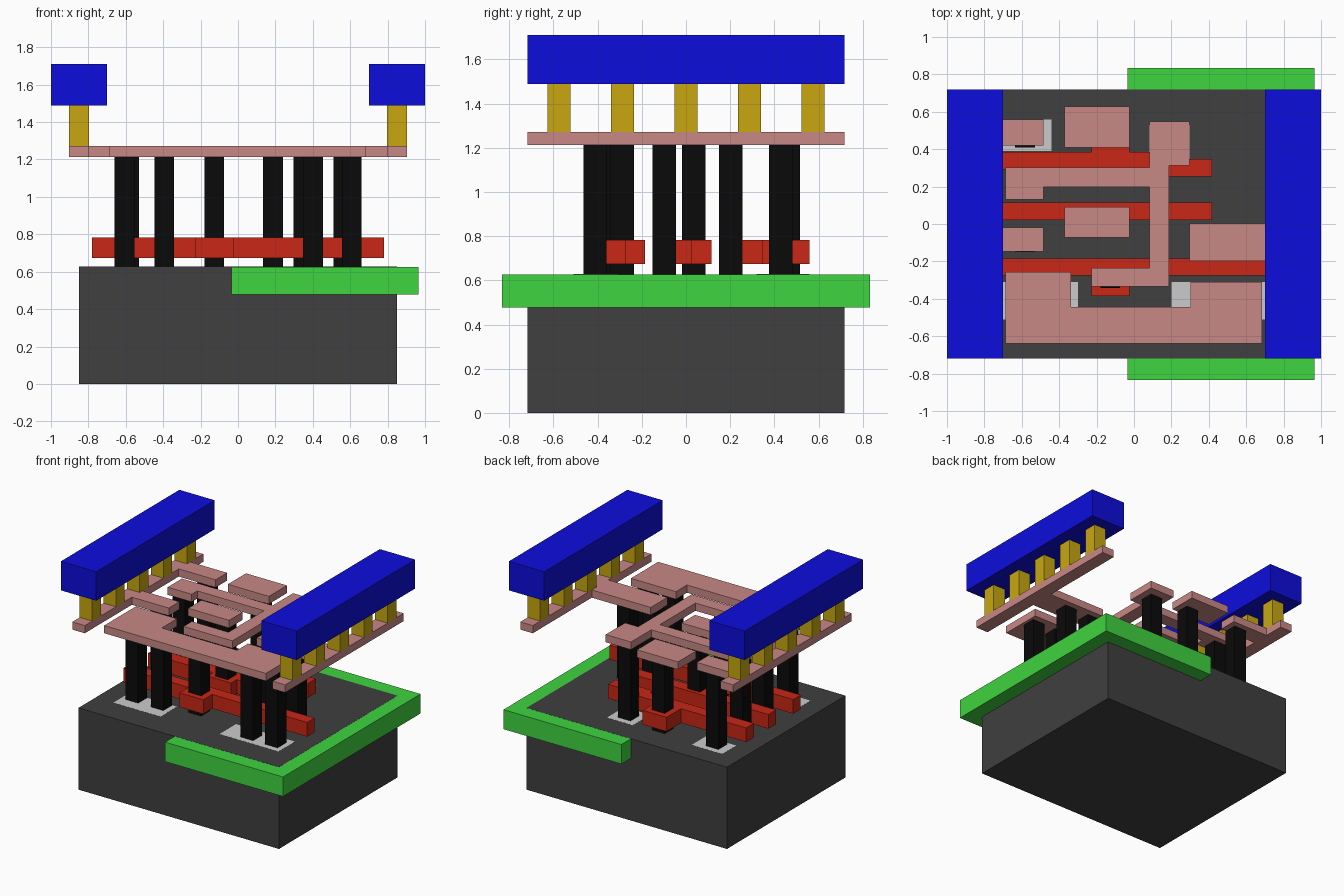
import bpy, bmesh


def material(name, rgb):
    m = bpy.data.materials.new(name)
    m.diffuse_color = (*rgb, 1)
    return m


DARK = material("dark_grey", (0.05, 0.05, 0.05))
LIGHT = material("light_grey", (0.55, 0.55, 0.55))
GREEN = material("green", (0.05, 0.66, 0.05))
RED = material("red", (0.58, 0.02, 0.008))
BLACK = material("black", (0.003, 0.003, 0.003))
PINK = material("pink", (0.58, 0.25, 0.24))
GOLD = material("gold", (0.58, 0.39, 0.005))
BLUE = material("blue", (0.004, 0.004, 0.72))


def prism(name, outline, z0, z1, mat):
    """Extrude a flat outline from z0 up to z1."""
    bm = bmesh.new()
    face = bm.faces.new([bm.verts.new((x, y, z0)) for x, y in outline])
    top = bmesh.ops.extrude_face_region(bm, geom=[face])["geom"]
    bmesh.ops.translate(bm, vec=(0, 0, z1 - z0),
                        verts=[g for g in top if isinstance(g, bmesh.types.BMVert)])
    bmesh.ops.recalc_face_normals(bm, faces=bm.faces)
    mesh = bpy.data.meshes.new(name)
    bm.to_mesh(mesh)
    bm.free()
    mesh.materials.append(mat)
    ob = bpy.data.objects.new(name, mesh)
    bpy.context.collection.objects.link(ob)
    return ob


def box(name, x0, x1, y0, y1, z0, z1, mat):
    return prism(name, [(x0, y0), (x1, y0), (x1, y1), (x0, y1)], z0, z1, mat)


# Layer heights and shared sizes
TOP = 0.627
GATE = (0.673, 0.782)
WIRE = (1.213, 1.272)
RAIL = (1.488, 1.71)
Y = 0.718
C = 0.106  # contact width

# Base block and the well set into it
box("substrate", -0.85, 0.85, -Y, Y, 0, TOP, DARK)
box("well", -0.035, 0.965, -0.833, 0.833, 0.477, TOP - 0.0006, GREEN)

# Diffusion patches, flush in the top of the base
for x0, x1, y0, y1 in [(0.2, 0.7, -0.51, -0.31), (0.08, 0.3, 0.32, 0.53),
                       (-0.7, -0.44, 0.39, 0.56), (-0.7, -0.3, -0.51, -0.31)]:
    box("diffusion", x0, x1, y0, y1, 0.55, TOP + 0.0006, LIGHT)

# Gate strips, each with a contact pad
PX0, PX1 = -0.227, -0.025
prism("gate_back", [(-0.78, 0.291), (0.1, 0.291), (0.1, 0.254), (0.417, 0.254),
                    (0.417, 0.347), (0.15, 0.347), (0.15, 0.385), (PX1, 0.385),
                    (PX1, 0.56), (PX0, 0.56), (PX0, 0.385), (-0.78, 0.385)], *GATE, RED)
prism("gate_middle", [(-0.78, 0.022), (PX0, 0.022), (PX0, -0.048), (PX1, -0.048),
                      (PX1, 0.022), (0.417, 0.022), (0.417, 0.116), (-0.78, 0.116)],
      *GATE, RED)
prism("gate_front", [(-0.78, -0.276), (PX0, -0.276), (PX0, -0.385), (PX1, -0.385),
                     (PX1, -0.276), (0.78, -0.276), (0.78, -0.185), (-0.78, -0.185)],
      *GATE, RED)

# Tall contact posts: lower-left corner of each
for x, y in [(-0.18, 0.409), (-0.18, -0.018), (-0.18, -0.341),
             (-0.66, -0.418), (-0.447, -0.418), (-0.636, -0.151),
             (-0.66, 0.15), (-0.636, 0.409), (0.134, 0.375),
             (0.348, -0.465), (0.555, -0.465), (0.297, -0.151), (0.51, -0.151)]:
    box("contact_post", x, x + C, y, y + C, TOP, WIRE[0], BLACK)

# Wire layer
prism("left_wire_rail", [(-0.903, -Y), (-0.797, -Y), (-0.797, -0.147), (-0.484, -0.147),
                         (-0.484, -0.02), (-0.797, -0.02), (-0.797, 0.42), (-0.484, 0.42),
                         (-0.484, 0.56), (-0.797, 0.56), (-0.797, Y), (-0.903, Y)],
      *WIRE, PINK)
prism("right_wire_rail", [(0.903, -Y), (0.903, Y), (0.797, Y), (0.797, 0.003),
                          (0.297, 0.003), (0.297, -0.198), (0.797, -0.198), (0.797, -Y)],
      *WIRE, PINK)
prism("output_wire", [(-0.687, -0.64), (0.684, -0.64), (0.684, -0.31), (0.302, -0.31),
                      (0.302, -0.443), (-0.337, -0.443), (-0.337, -0.257),
                      (-0.687, -0.257)], *WIRE, PINK)
prism("inner_wire", [(-0.227, -0.335), (0.187, -0.335), (0.187, 0.313), (0.297, 0.313),
                     (0.297, 0.548), (0.083, 0.548), (0.083, 0.302), (-0.687, 0.302),
                     (-0.687, 0.13), (-0.484, 0.13), (-0.484, 0.198), (0.083, 0.198),
                     (0.083, -0.234), (-0.227, -0.234)], *WIRE, PINK)
box("back_wire_pad", -0.372, -0.025, 0.409, 0.628, *WIRE, PINK)
box("middle_wire_pad", -0.372, -0.025, -0.072, 0.09, *WIRE, PINK)

# Power rails on short gold posts
for side, cx in (("left", -0.85), ("right", 0.85)):
    box(side + "_power_rail", cx - 0.15, cx + 0.15, -Y, Y, *RAIL, BLUE)
    for i in range(5):
        cy = (i - 2) * 0.2875
        box(side + "_rail_post", cx - C / 2, cx + C / 2, cy - C / 2, cy + C / 2,
            WIRE[1], RAIL[0], GOLD)
